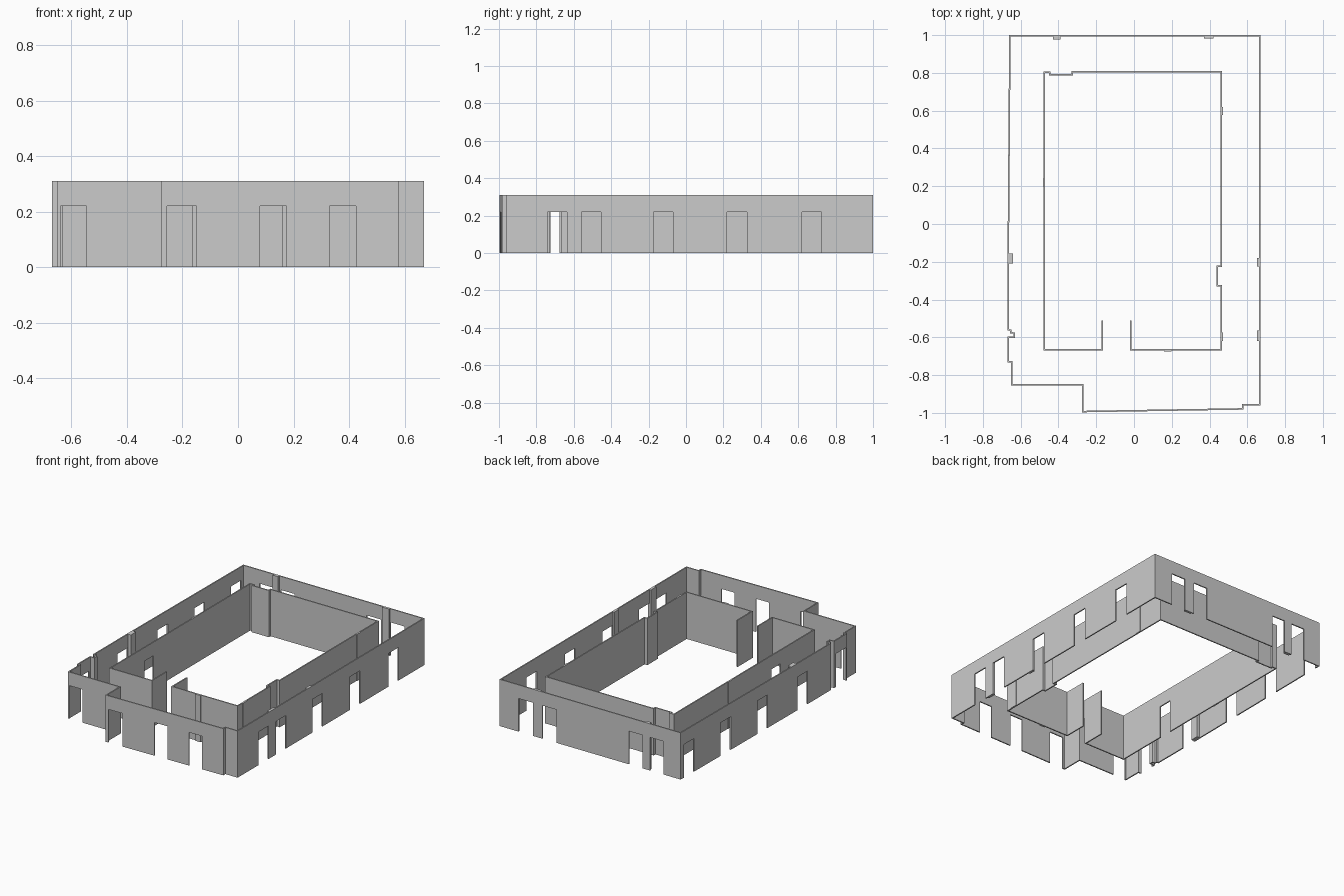
import bpy
import bmesh

H, DOOR, T = 0.31, 0.22, 0.008   # wall height, door height, wall thickness


def wall(name, path, doors, closed=False):
    """Thin wall along a plan path; doors = {segment: [(from, to)]} along its main axis."""
    bm = bmesh.new()
    pts = path + path[:1] if closed else path
    for i, (p, q) in enumerate(zip(pts, pts[1:])):
        ax = 0 if abs(q[0] - p[0]) > abs(q[1] - p[1]) else 1
        spans = [sorted((c - p[ax]) / (q[ax] - p[ax]) for c in d) for d in doors.get(i, [])]
        cuts = sorted([0, 1] + [t for s in spans for t in s])
        for a, b in zip(cuts, cuts[1:]):
            mid = (a + b) / 2
            is_door = any(s[0] < mid < s[1] for s in spans)
            pa = [p[k] + (q[k] - p[k]) * a for k in (0, 1)]
            pb = [p[k] + (q[k] - p[k]) * b for k in (0, 1)]
            for z0, z1 in ((0, DOOR), (DOOR, H)):
                if is_door and z0 == 0:
                    continue
                bm.faces.new([bm.verts.new((*c, z)) for c, z in
                              ((pa, z0), (pb, z0), (pb, z1), (pa, z1))])
    bmesh.ops.remove_doubles(bm, verts=bm.verts[:], dist=1e-4)
    me = bpy.data.meshes.new(name)
    bm.to_mesh(me)
    bm.free()
    ob = bpy.data.objects.new(name, me)
    bpy.context.collection.objects.link(ob)
    mod = ob.modifiers.new("thickness", 'SOLIDIFY')
    mod.thickness, mod.offset, mod.use_even_offset = T, 0, True


def pilaster(name, x0, x1, y0, y1):
    bpy.ops.mesh.primitive_cube_add(size=1, location=((x0 + x1) / 2, (y0 + y1) / 2, H / 2))
    ob = bpy.context.object
    ob.name = name
    ob.scale = (x1 - x0, y1 - y0, H)


# outer wall, from the back left corner counter-clockwise
outer = [(-0.657, 0.996), (-0.666, -0.2), (-0.666, -0.56), (-0.653, -0.562),
         (-0.653, -0.575), (-0.635, -0.578), (-0.635, -0.6), (-0.665, -0.6),
         (-0.665, -0.73), (-0.648, -0.73), (-0.648, -0.85), (-0.272, -0.85),
         (-0.272, -0.993), (0.576, -0.979), (0.576, -0.957), (0.666, -0.957),
         (0.666, 0.996)]
wall("outer_wall", outer, {
    0: [(0.86, 0.965), (0.48, 0.585), (0.1, 0.205)],
    1: [(-0.32, -0.215)],
    7: [(-0.725, -0.62)],
    10: [(-0.64, -0.545)],
    12: [(-0.255, -0.15), (0.08, 0.175), (0.33, 0.425)],
    15: [(-0.74, -0.635), (-0.56, -0.455), (-0.175, -0.07), (0.22, 0.325), (0.62, 0.725)],
    16: [(0.25, 0.355), (0.425, 0.53), (-0.38, -0.28), (-0.535, -0.435)],
}, closed=True)

# inner core wall, open between the two entrance returns
inner = [(-0.167, -0.51), (-0.167, -0.665), (-0.474, -0.665), (-0.474, 0.803),
         (-0.445, 0.803), (-0.445, 0.789), (-0.327, 0.789), (-0.327, 0.807),
         (0.462, 0.807), (0.462, -0.224), (0.442, -0.224), (0.442, -0.328),
         (0.462, -0.328), (0.462, -0.665), (-0.018, -0.665), (-0.018, -0.51)]
wall("inner_wall", inner, {2: [(-0.31, -0.215)]})

# pilasters
for n, box in enumerate([
        (-0.43, -0.39, 0.978, 0.995), (0.37, 0.422, 0.983, 0.995),
        (-0.668, -0.64, -0.21, -0.155), (0.652, 0.667, -0.225, -0.18),
        (0.652, 0.667, -0.62, -0.563), (-0.481, -0.474, 0.195, 0.243),
        (0.462, 0.47, 0.578, 0.62), (0.462, 0.47, -0.62, -0.575),
        (0.158, 0.198, -0.676, -0.665)]):
    pilaster(f"pilaster_{n + 1}", *box)
